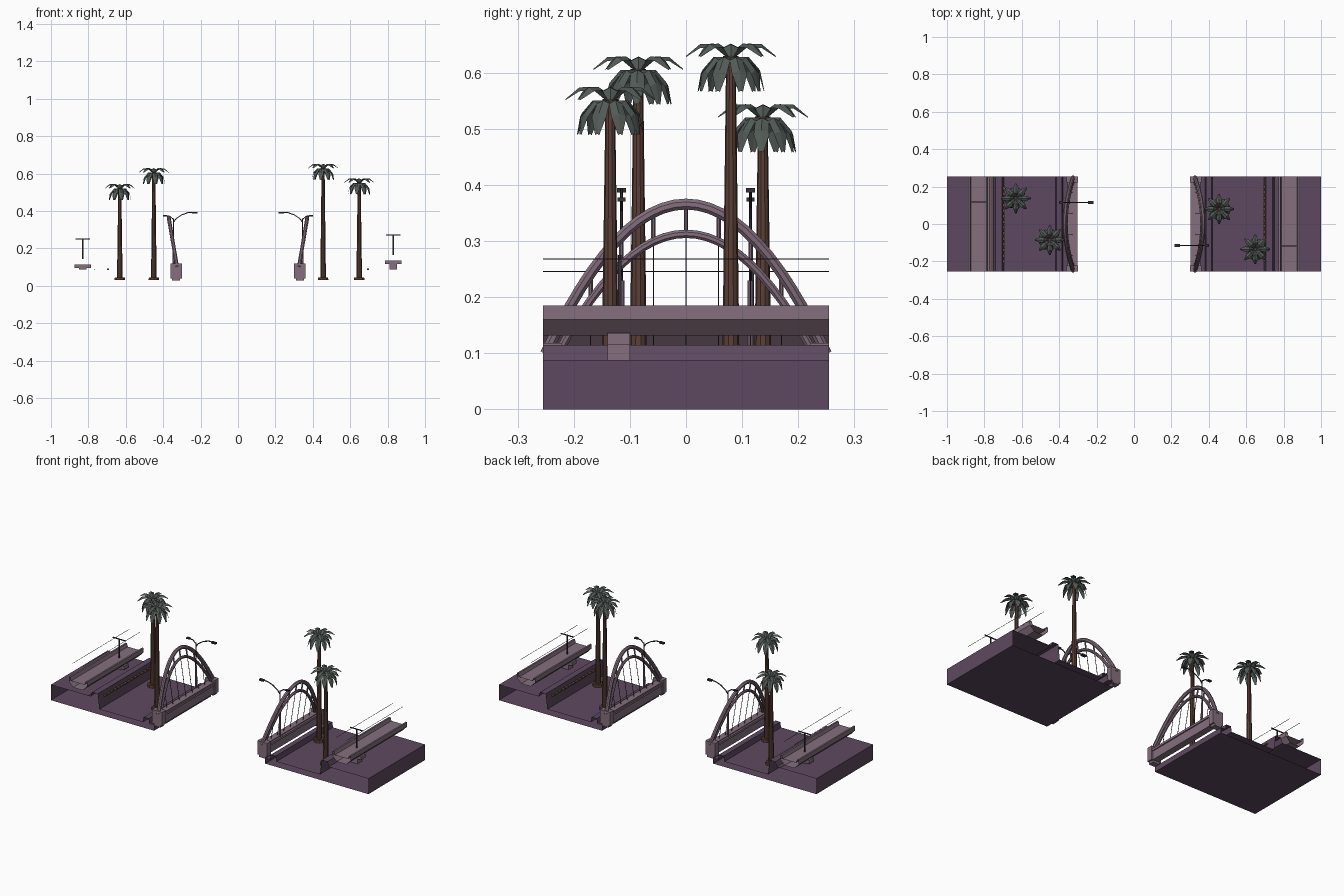
import bpy, bmesh, math
from mathutils import Vector, Matrix

cube = bpy.data.objects.get("Cube")
if cube:
    bpy.data.objects.remove(cube)


def material(name, rgb):
    m = bpy.data.materials.new(name)
    m.use_nodes = True
    m.diffuse_color = (*rgb, 1)
    m.node_tree.nodes["Principled BSDF"].inputs["Base Color"].default_value = (*rgb, 1)
    return m


GROUND = material("dusky purple", (0.11, 0.066, 0.115))
CONCRETE = material("mauve concrete", (0.235, 0.16, 0.21))
BARK = material("brown bark", (0.105, 0.051, 0.038))
LEAF = material("grey green leaf", (0.085, 0.105, 0.095))
METAL = material("dark metal", (0.036, 0.028, 0.04))
OCHRE = material("dull ochre", (0.2, 0.11, 0.05))
HALF = 0.255


def finish(name, bm, mat, turn):
    """Store a mesh; turn is the half-turn matrix of the bank."""
    bmesh.ops.recalc_face_normals(bm, faces=bm.faces)
    me = bpy.data.meshes.new(name)
    bm.to_mesh(me)
    bm.free()
    me.transform(turn)
    me.materials.append(mat)
    ob = bpy.data.objects.new(name, me)
    bpy.context.collection.objects.link(ob)
    return ob


def add_box(bm, lo, hi):
    lo, hi = Vector(lo), Vector(hi)
    m = Matrix.Translation((lo + hi) / 2) @ Matrix.Diagonal((*(hi - lo), 1))
    bmesh.ops.create_cube(bm, size=1, matrix=m)


def boxes(name, pairs, mat, turn):
    bm = bmesh.new()
    for lo, hi in pairs:
        add_box(bm, lo, hi)
    return finish(name, bm, mat, turn)


def open_strip(name, profile, mat, turn):
    """Sweep an x-z outline along y, leaving both ends open."""
    bm = bmesh.new()
    a, b = [[bm.verts.new((x, y, z)) for x, z in profile] for y in (-HALF, HALF)]
    for i in range(len(a)):
        j = (i + 1) % len(a)
        bm.faces.new((a[i], a[j], b[j], b[i]))
    return finish(name, bm, mat, turn)


def tubes(name, paths, r, mat, turn, sides=6):
    """Sweep a round section along each path."""
    bm = bmesh.new()
    for path in paths:
        pts = [Vector(p) for p in path]
        rings = []
        for i, p in enumerate(pts):
            d = (pts[min(i + 1, len(pts) - 1)] - pts[max(i - 1, 0)]).normalized()
            ref = Vector((0, 1, 0)) if abs(d.y) < 0.1 else Vector((1, 0, 0))
            u = d.cross(ref).normalized()
            v = d.cross(u)
            angles = [math.tau * (k + 0.5) / sides for k in range(sides)]
            rings.append([bm.verts.new(p + r * (u * math.cos(t) + v * math.sin(t))) for t in angles])
        for a, b in zip(rings, rings[1:]):
            for k in range(sides):
                j = (k + 1) % sides
                bm.faces.new((a[k], a[j], b[j], b[k]))
        bm.faces.new(rings[0])
        bm.faces.new(rings[-1])
    return finish(name, bm, mat, turn)


def palm(label, x, y, top, turn):
    bm = bmesh.new()
    base, crown = 0.03, top - 0.03
    for r1, r2, z1, z2 in ((0.03, 0.028, base, base + 0.014),
                           (0.016, 0.0085, base, crown),
                           (0.009, 0.014, crown - 0.03, crown)):
        bmesh.ops.create_cone(bm, cap_ends=True, segments=10, radius1=r1, radius2=r2, depth=z2 - z1,
                              matrix=Matrix.Translation((x, y, (z1 + z2) / 2)))
    finish(label + "_palm_trunk", bm, BARK, turn)
    # Folded fronds in a spreading layer and a drooping layer
    bm = bmesh.new()
    layers = (
        (8, 0.0, ((0.004, -0.032), (0.03, -0.008), (0.055, -0.009), (0.08, -0.03))),
        (9, 0.3, ((0.004, -0.032), (0.032, -0.032), (0.052, -0.055), (0.06, -0.092))),
    )
    for count, start, spine in layers:
        for i in range(count):
            spin = Matrix.Translation((x, y, top)) @ Matrix.Rotation(start + math.tau * i / count, 4, 'Z')
            rows = []
            for (r, z), w in zip(spine, (0.004, 0.012, 0.014, 0.004)):
                row = ((r, -w, z - w * 0.5), (r, 0, z), (r, w, z - w * 0.5))
                rows.append([bm.verts.new(spin @ Vector(p)) for p in row])
            for a, b in zip(rows, rows[1:]):
                for k in (0, 1):
                    bm.faces.new((a[k], a[k + 1], b[k + 1], b[k]))
    finish(label + "_palm_fronds", bm, LEAF, turn)


def lean_x(z):
    """Outward lean of the arch plane."""
    return 0.328 + 0.17 * (z - 0.115)


def arch_path(top, spread):
    pts = []
    for i in range(25):
        y = spread * (i / 12 - 1)
        z = top - (top - 0.1) * (y / spread) ** 2
        pts.append((lean_x(z), y, z))
    return pts


def bank(side, turn, drop, palms):
    # Terrain: raised bank, channel wall, channel floor and low kerb
    open_strip(side + "_ground", [
        (1, 0), (1, 0.088), (0.75, 0.088), (0.74, 0.115), (0.705, 0.115), (0.695, 0.03),
        (0.42, 0.03), (0.415, 0.06), (0.385, 0.06), (0.38, 0.03), (0.35, 0.03), (0.35, 0)], GROUND, turn)
    boxes(side + "_wall_marks", [((0.69, -0.2 + i * 0.03, 0.085), (0.7, -0.182 + i * 0.03, 0.092))
                                 for i in range(14)], OCHRE, turn)

    # Elevated rail trough on its pier
    open_strip(side + "_rail_trough", [(x, z - drop) for x, z in (
        (0.8, 0.132), (0.86, 0.132), (0.887, 0.16), (0.887, 0.185), (0.878, 0.185),
        (0.872, 0.166), (0.788, 0.166), (0.782, 0.185), (0.773, 0.185), (0.773, 0.16))], CONCRETE, turn)
    boxes(side + "_rail_pier", [
        ((0.81, -0.14, 0.086), (0.85, -0.1, 0.12 - drop)),
        ((0.787, -0.14, 0.116 - drop), (0.873, -0.1, 0.136 - drop))], CONCRETE, turn)
    boxes(side + "_wire_mast", [
        ((0.827, -0.121, 0.166 - drop), (0.833, -0.115, 0.275 - drop)),
        ((0.79, -0.12, 0.27 - drop), (0.87, -0.116, 0.275 - drop))], METAL, turn)
    tubes(side + "_overhead_wires", [[(x, -HALF, 0.268 - drop), (x, HALF, 0.268 - drop)]
                                     for x in (0.797, 0.863)], 0.001, METAL, turn, 4)

    # Bridge girder with end blocks and ledge
    parts = [((0.308, -HALF, 0.04), (0.345, HALF, 0.105)),
             ((0.302, -HALF, 0.088), (0.355, HALF, 0.1))]
    for s in (-1, 1):
        y1, y2 = sorted((s * 0.222, s * HALF))
        parts += [((0.3, y1, 0.04), (0.362, y2, 0.118)), ((0.31, y1, 0.028), (0.352, y2, 0.04))]
    boxes(side + "_bridge_girder", parts, CONCRETE, turn)

    # Leaning twin-rib arch, links and hangers
    ribs = tubes(side + "_arch_ribs", [arch_path(0.366, 0.25)], 0.0105, CONCRETE, turn, 8)
    tubes(side + "_arch_lower_rib", [arch_path(0.313, 0.228)], 0.008, CONCRETE, turn, 8)
    links, hangers = [], []
    for y in (-0.17, -0.115, -0.058, 0, 0.058, 0.115, 0.17):
        hi = 0.366 - 0.266 * (y / 0.25) ** 2
        lo = 0.313 - 0.213 * (y / 0.228) ** 2
        links.append([(lean_x(hi), y, hi), (lean_x(lo), y, lo)])
        hangers.append([(lean_x(lo), y, lo), (0.328, y, 0.1)])
    tubes(side + "_arch_links", links, 0.004, CONCRETE, turn)
    tubes(side + "_hangers", hangers, 0.0015, METAL, turn, 4)

    # Street lamp with a long and a short arm
    y = -0.115
    tubes(side + "_lamp_post", [[(0.345, y, 0.1), (0.345, y, 0.23)]], 0.006, CONCRETE, turn, 8)
    tubes(side + "_lamp_arms", [
        [(0.345, y, 0.22), (0.345, y, 0.36)],
        [(0.345, y, 0.34), (0.33, y, 0.36), (0.3, y, 0.38), (0.265, y, 0.392), (0.225, y, 0.392)],
        [(0.345, y, 0.355), (0.365, y, 0.372), (0.395, y, 0.375)]], 0.003, METAL, turn)
    boxes(side + "_lamp_heads", [
        ((0.217, y - 0.008, 0.387), (0.245, y + 0.008, 0.395)),
        ((0.38, y - 0.007, 0.371), (0.402, y + 0.007, 0.378))], METAL, turn)

    for label, px, py, top in palms:
        palm(f"{side}_{label}", px, py, top, turn)


bank("left", Matrix.Identity(4), 0,
     (("inner", 0.455, 0.08, 0.66), ("outer", 0.648, -0.135, 0.583)))
half_turn = Matrix.Rotation(math.pi, 4, 'Z')
bank("right", half_turn, 0.022,
     (("inner", 0.45, 0.085, 0.637), ("outer", 0.632, -0.137, 0.552)))
# Painted line beside the right rail trough
boxes("bank_stripe", [((0.765, -HALF, 0.088), (0.77, HALF, 0.09))], OCHRE, half_turn)
